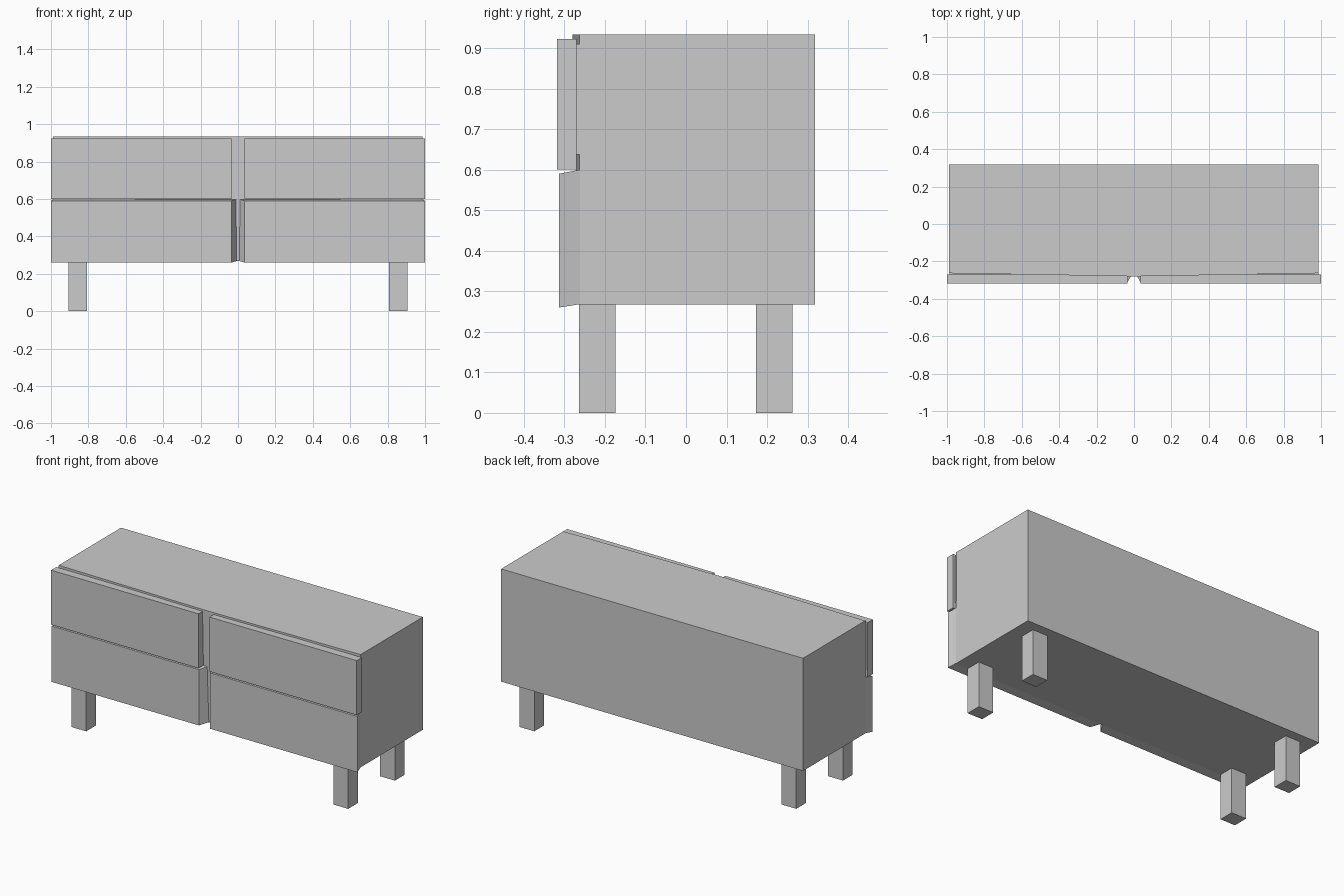
import bpy

if "Cube" in bpy.data.objects:
    bpy.data.objects.remove(bpy.data.objects["Cube"])


def solid(name, verts, faces):
    mesh = bpy.data.meshes.new(name)
    mesh.from_pydata(verts, [], faces)
    mesh.update()
    obj = bpy.data.objects.new(name, mesh)
    bpy.context.collection.objects.link(obj)
    return obj


def hexa(name, front, back):
    """Join two quads (x, y, z corners, anticlockwise seen from the front)."""
    faces = [(0, 1, 2, 3), (7, 6, 5, 4)]
    faces += [((i + 1) % 4, i, i + 4, (i + 1) % 4 + 4) for i in range(4)]
    return solid(name, front + back, faces)


def quad(x0, x1, y, z0, z1):
    return [(x0, y, z0), (x1, y, z0), (x1, y, z1), (x0, y, z1)]


def box(name, x0, x1, y0, y1, z0, z1):
    return hexa(name, quad(x0, x1, y0, z0, z1), quad(x0, x1, y1, z0, z1))


# Cabinet body, front face swelling slightly at the top centre
L, R, F, B, Z0, Z1 = -0.988, 0.986, -0.263, 0.318, 0.267, 0.933
solid("cabinet_body",
      [(L, F, Z0), (R, F, Z0), (R, F, Z1), (0, -0.28, Z1), (L, F, Z1),
       (L, B, Z0), (R, B, Z0), (R, B, Z1), (L, B, Z1), (0, F, Z0)],
      [(0, 9, 3), (0, 3, 4), (9, 1, 3), (1, 2, 3), (8, 7, 6, 5),
       (4, 3, 2, 7, 8), (0, 5, 6, 1, 9), (1, 6, 7, 2), (0, 4, 8, 5)])

for side, s in (("left", -1), ("right", 1)):
    def span(inner, outer):
        return sorted((s * inner, s * outer))

    # Upper drawer: flat front with a smaller backing panel
    box(f"upper_drawer_front_{side}", *span(0.036, 0.999),
        -0.318, -0.27, 0.60, 0.922)
    box(f"upper_drawer_backing_{side}", *span(0.045, 0.987),
        -0.27, -0.26, 0.637, 0.91)

    # Lower drawer: front flares outward from the body
    fx, bx = span(0.036, 0.999), span(0.006, 0.986)
    hexa(f"lower_drawer_front_{side}",
         quad(*fx, -0.313, 0.26, 0.59), quad(*bx, -0.262, 0.268, 0.60))

    # Square legs
    for row, y in (("front", -0.264), ("back", 0.173)):
        box(f"{row}_leg_{side}", *span(0.808, 0.905), y, y + 0.09, 0, 0.267)
